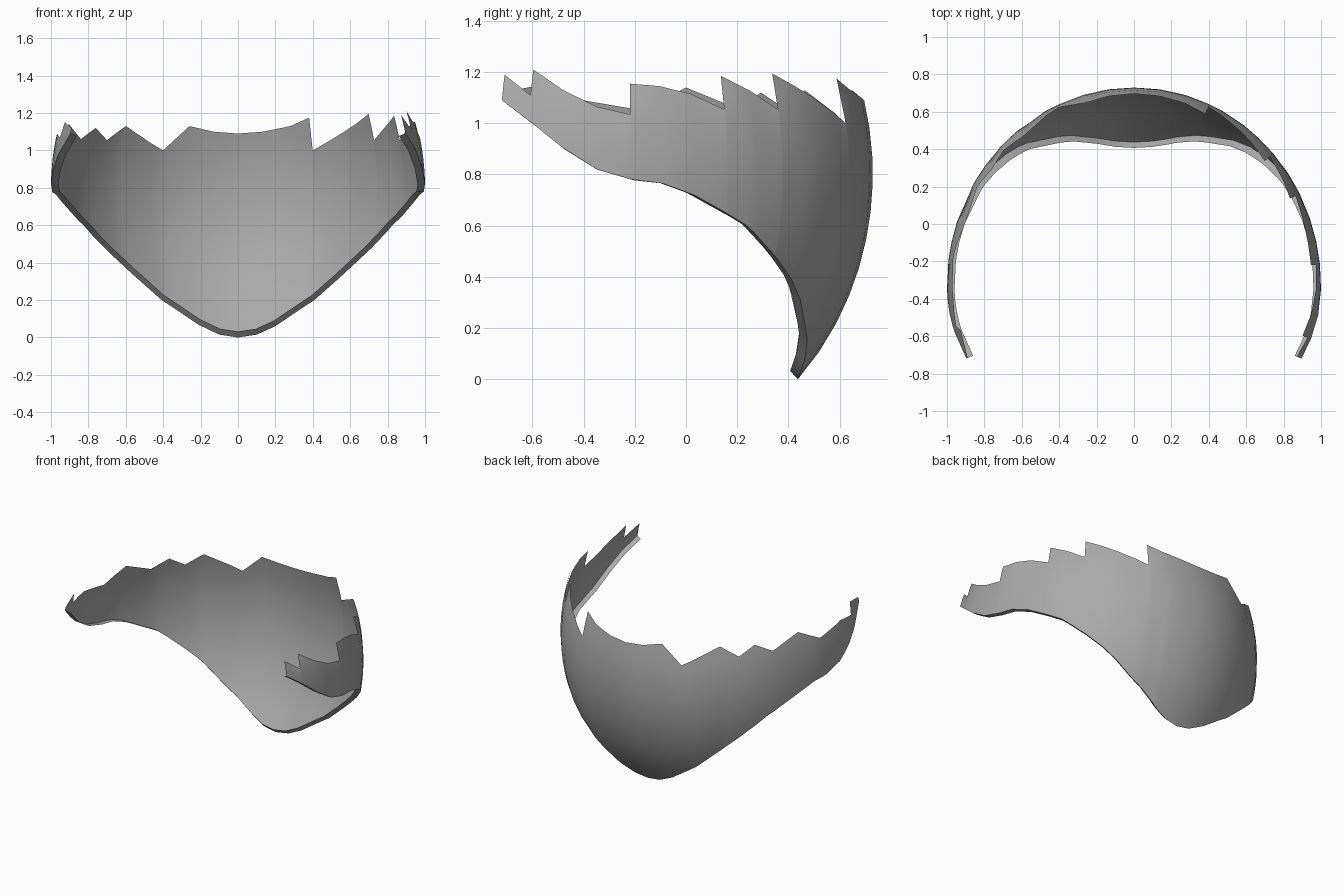
import bpy, bmesh, math
from mathutils import Vector

if "Cube" in bpy.data.objects:
    bpy.data.objects.remove(bpy.data.objects["Cube"])

CENTRE = Vector((0, -0.33, 0.8))
RX, RY, RZ = 1.0, 1.06, 1.16
ROWS = 10
LIP = 0.96          # inner edge of the turned-in hem, relative to the shell

# lower edge, same on both sides: (degrees from the back, height)
BOTTOM = [(0, 0), (7.8, .015), (15, .06), (28.5, .2), (41.5, .39), (57, .6), (70, .72),
          (77, .765), (83, .777), (91, .82), (98, .9), (105, 1.0), (112.3, 1.09)]

# jagged upper edge, left end to right end: (degrees from the back, height)
TOP = [(-112.3, 1.12), (-103.7, 1.15), (-102, 1.07), (-94, 1.09), (-81, 1.05), (-71, 1.14),
       (-59.5, 1.06), (-52.3, 1.12), (-45.9, 1.055), (-38.7, 1.13), (-24, 1.0), (-15.7, 1.13),
       (-7.8, 1.1), (0, 1.09), (7.8, 1.1), (17, 1.13), (23.7, 1.175), (23.9, 1.0),
       (36, 1.1), (48, 1.195), (48.2, 1.055), (55, 1.125), (62.2, 1.185), (62.4, 1.055),
       (70, 1.115), (77, 1.145), (83.7, 1.155), (83.9, 1.035), (91, 1.065), (98.5, 1.13),
       (105.6, 1.21), (105.8, 1.11), (112.3, 1.19)]


def lerp_table(table, t):
    for (a, za), (b, zb) in zip(table, table[1:]):
        if a <= t <= b:
            return za + (zb - za) * (t - a) / (b - a)
    return table[-1][1]


def on_shell(deg, z):
    """Point on the ellipsoid at an azimuth and a height."""
    r = math.sqrt(1 - ((z - CENTRE.z) / RZ) ** 2)
    t = math.radians(deg)
    return Vector((RX * r * math.sin(t), CENTRE.y + RY * r * math.cos(t), z))


# columns at every tooth corner and every lower edge point
angles = {t for t, z in TOP}
for t, z in BOTTOM:
    for s in (t, -t):
        if min(abs(s - a) for a in angles) > 1.5:
            angles.add(s)
angles = sorted(angles)

bm = bmesh.new()
columns, lip = [], []
for t in angles:
    low, high = lerp_table(BOTTOM, abs(t)), lerp_table(TOP, t)
    columns.append([bm.verts.new(on_shell(t, low + (high - low) * k / ROWS))
                    for k in range(ROWS + 1)])
    lip.append(bm.verts.new(CENTRE + (on_shell(t, low) - CENTRE) * LIP))

# curved wall and hem along the lower edge
for i in range(len(angles) - 1):
    a, b = columns[i], columns[i + 1]
    for k in range(ROWS):
        bm.faces.new((b[k], a[k], a[k + 1], b[k + 1]))
    bm.faces.new((lip[i + 1], lip[i], a[0], b[0]))

bm.normal_update()
mesh = bpy.data.meshes.new("broken_shell")
bm.to_mesh(mesh)
bm.free()
shell = bpy.data.objects.new("broken_shell", mesh)
bpy.context.collection.objects.link(shell)

grey = bpy.data.materials.new("mid_grey")
grey.diffuse_color = (0.4, 0.4, 0.4, 1)
grey.use_nodes = True
grey.node_tree.nodes["Principled BSDF"].inputs["Base Color"].default_value = grey.diffuse_color
mesh.materials.append(grey)

bpy.context.view_layer.objects.active = shell
shell.select_set(True)
bpy.ops.object.shade_smooth_by_angle(angle=math.radians(40))
